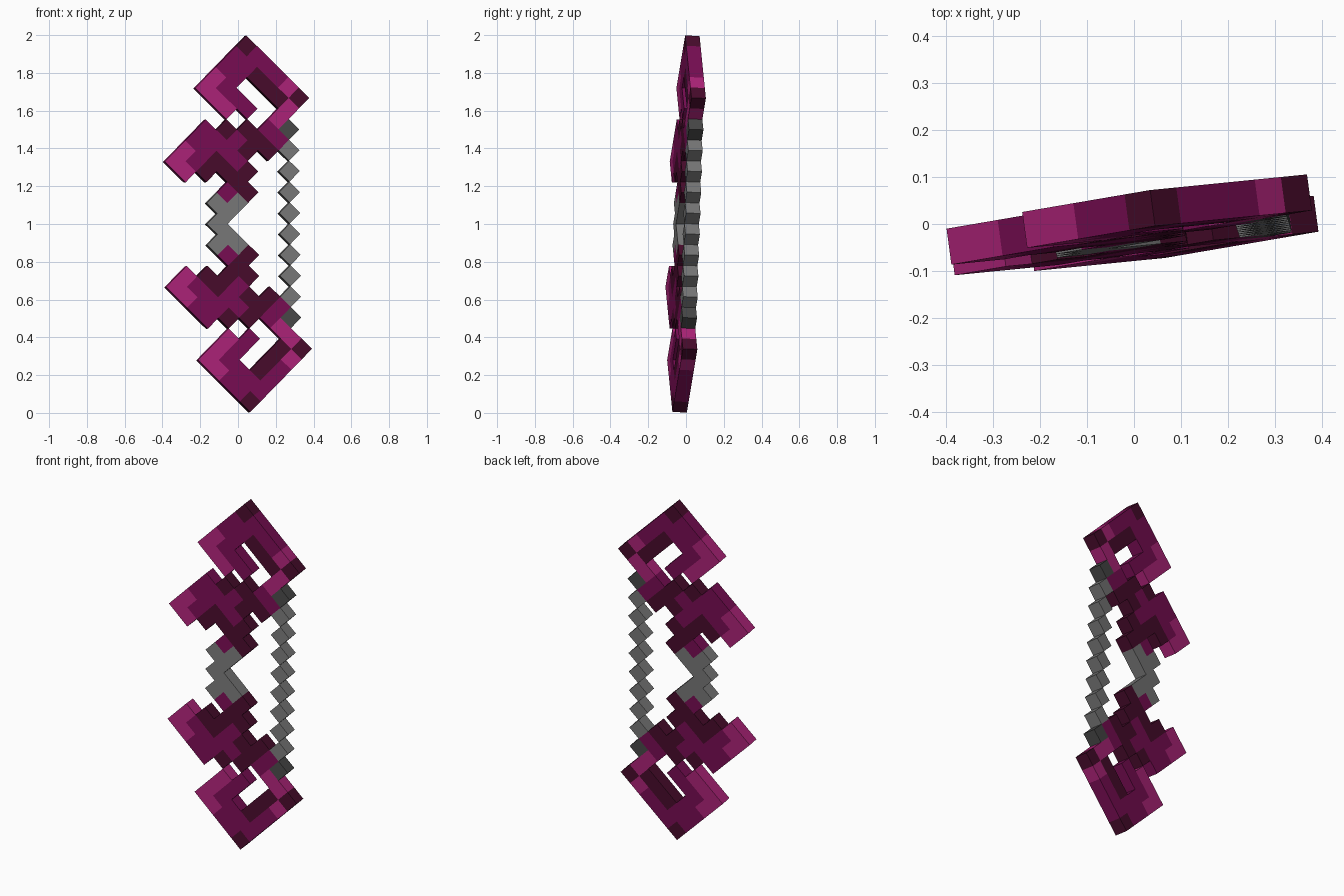
import bpy
import bmesh
from mathutils import Matrix, Vector

cube = bpy.data.objects.get("Cube")
if cube:
    bpy.data.objects.remove(cube, do_unlink=True)

HALF = 0.0554            # half the diagonal of one block
DEPTH = 0.077


def material(name, color):
    mat = bpy.data.materials.new(name)
    mat.use_nodes = True
    rgba = (*color, 1.0)
    mat.diffuse_color = rgba
    mat.node_tree.nodes["Principled BSDF"].inputs["Base Color"].default_value = rgba
    return mat


MATERIALS = {
    "P": material("bright magenta", (0.42, 0.017, 0.19)),
    "M": material("deep magenta", (0.19, 0.004, 0.088)),
    "D": material("dark plum", (0.065, 0.0035, 0.025)),
    "G": material("grey", (0.19, 0.19, 0.19)),
    "S": material("dark grey", (0.065, 0.065, 0.065)),
}
KEYS = list(MATERIALS)

# Whole bow leans a little
PLACE = (Matrix.Translation((0.05, 0.0, 1.0))
         @ Matrix.Rotation(-0.034, 4, "X")
         @ Matrix.Rotation(-0.0106, 4, "Y")
         @ Matrix.Rotation(0.134, 4, "Z"))


def block_part(name, cells):
    """Sheet of diamond blocks, thickened; cells maps (u, v) to a colour key."""
    bm = bmesh.new()
    corners = {}

    def corner(u, v):
        if (u, v) not in corners:
            corners[u, v] = bm.verts.new(Vector((u, 0, v)) * HALF)
        return corners[u, v]

    for (u, v), key in cells.items():
        face = bm.faces.new((corner(u - 1, v), corner(u, v - 1),
                             corner(u + 1, v), corner(u, v + 1)))
        face.material_index = KEYS.index(key)
    mesh = bpy.data.meshes.new(name)
    bm.to_mesh(mesh)
    bm.free()
    for mat in MATERIALS.values():
        mesh.materials.append(mat)
    obj = bpy.data.objects.new(name, mesh)
    bpy.context.collection.objects.link(obj)
    obj.matrix_world = PLACE
    solid = obj.modifiers.new("thickness", "SOLIDIFY")
    solid.thickness = DEPTH
    solid.offset = 0
    return obj


# Limb pattern: diagonal rows of blocks, each climbing to the right
ROWS = [
    (-4, 13, "PPMMD"),
    (-3, 12, "PMMMM"),
    (-7, 6, "PPMM.PM.DM"),
    (-6, 5, "PMMMD.M.DM"),
    (-4, 5, "DDMMD..DP"),
    (-2, 5, "DMDDMPPD"),
    (-2, 3, "MDD.DM"),
    (0, 3, "D"),
]
limb = {(u + i, v + i): key
        for u, v, row in ROWS for i, key in enumerate(row) if key != "."}

block_part("upper_limb", limb)
block_part("lower_limb", {(u, -v): key for (u, v), key in limb.items()})

# Grip bends away from the string
grip = {(-3, 0): "G"}
for side in (1, -1):
    for u, v in ((-3, 2), (-2, 1), (-1, 2)):
        grip[u, v * side] = "G"
block_part("grip", grip)

# String of blocks with darker ends
block_part("bow_string", {(4, v): "S" if abs(v) == 9 else "G"
                          for v in range(-9, 10, 2)})
